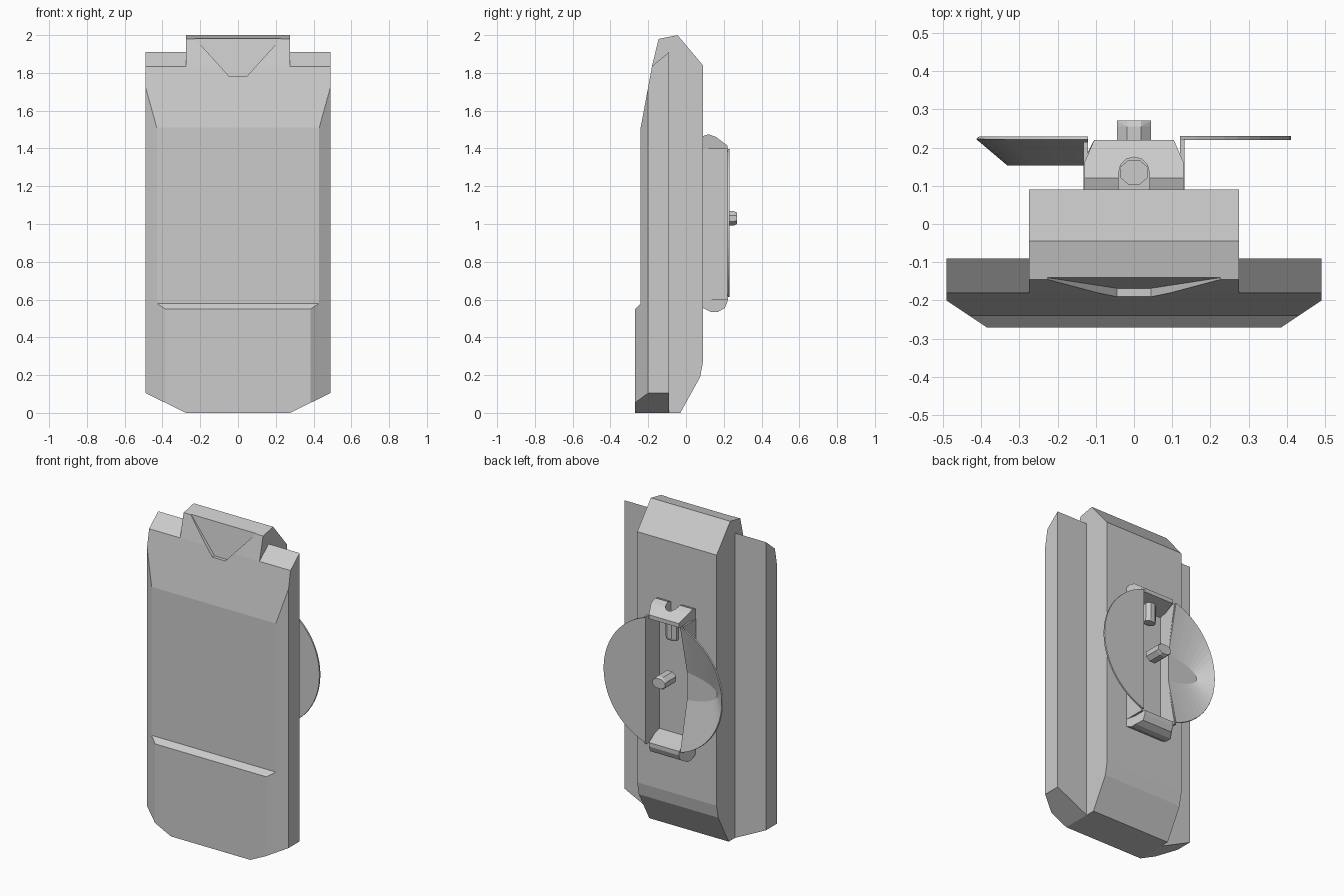
import bpy, bmesh, math
from mathutils import Vector

if "Cube" in bpy.data.objects:
    bpy.data.objects.remove(bpy.data.objects["Cube"])


def finish(name, bm):
    bmesh.ops.recalc_face_normals(bm, faces=bm.faces)
    me = bpy.data.meshes.new(name)
    bm.to_mesh(me)
    bm.free()
    ob = bpy.data.objects.new(name, me)
    bpy.context.collection.objects.link(ob)
    return ob


def side_prism(profile, x0, x1):
    """Extrude a (y, z) profile along x."""
    bm = bmesh.new()
    f = bm.faces.new([bm.verts.new((x0, y, z)) for y, z in profile])
    r = bmesh.ops.extrude_face_region(bm, geom=[f])
    vs = [g for g in r["geom"] if isinstance(g, bmesh.types.BMVert)]
    bmesh.ops.translate(bm, verts=vs, vec=(x1 - x0, 0, 0))
    return bm


def slice_off(bm, co, no):
    """Cut away everything on the normal side of a plane and cap it."""
    r = bmesh.ops.bisect_plane(bm, geom=bm.verts[:] + bm.edges[:] + bm.faces[:],
                               plane_co=co, plane_no=no, clear_outer=True)
    edges = [g for g in r["geom_cut"] if isinstance(g, bmesh.types.BMEdge)]
    bmesh.ops.holes_fill(bm, edges=edges, sides=0)


def hull(points):
    bm = bmesh.new()
    for p in points:
        bm.verts.new(p)
    bmesh.ops.convex_hull(bm, input=bm.verts[:])
    return bm


def subtract(ob, cutter):
    m = ob.modifiers.new("cut", 'BOOLEAN')
    m.operation, m.object, m.solver = 'DIFFERENCE', cutter, 'EXACT'
    bpy.context.view_layer.objects.active = ob
    bpy.ops.object.modifier_apply(modifier=m.name)


# wide front shell: stepped side profile, chamfered long edges and bottom corners
bm = side_prism([(-.27, 0), (-.09, 0), (-.09, 1.91), (-.18, 1.835), (-.24, 1.51),
                 (-.24, .58), (-.27, .55)], -.49, .49)
for s in (-1, 1):
    slice_off(bm, (s * .49, -.2, 0), (s * .07, -.105, 0))
    slice_off(bm, (s * .49, 0, .105), (s * .105, 0, -.215))
shell = finish("front_shell", bm)

# narrower rear block rising above the shell
core = finish("rear_block", side_prism(
    [(-.09, 0), (-.03, 0), (.075, .19), (.09, .27), (.09, 1.84), (-.045, 2.0),
     (-.145, 1.98), (-.18, 1.835), (-.12, 1.7), (-.09, 1.6)], -.275, .275))

# tapered V recess at the top front
pts = []
for s in (-1, 1):
    pts += [(s * .045, -.3, 1.78), (s * .045, -.168, 1.78),
            (s * .235, -.3, 1.99), (s * .235, -.139, 1.99)]
notch = finish("notch_cutter", hull(pts))
notch.hide_render = True
subtract(shell, notch)
subtract(core, notch)
bpy.data.objects.remove(notch)

# clip housing: end caps narrowing toward the back, and two side walls
caps = {
    "clip_top_cap": [(.09, 1.465), (.12, 1.475), (.16, 1.46), (.22, 1.415),
                     (.22, 1.39), (.09, 1.36)],
    "clip_bottom_cap": [(.09, .555), (.13, .535), (.17, .535), (.205, .555),
                        (.22, .59), (.22, .615), (.09, .65)],
}
cap_obs = {}
for name, prof in caps.items():
    bm = side_prism(prof, -.13, .13)
    for v in bm.verts:
        if v.co.y > .2:
            v.co.x *= .8
    cap_obs[name] = finish(name, bm)
finish("clip_wall_right", side_prism([(.09, .6), (.222, .6), (.222, 1.4), (.09, 1.4)], .12, .132))
finish("clip_wall_left", side_prism([(.09, .6), (.215, .61), (.155, .92), (.155, 1.09),
                                     (.215, 1.4), (.09, 1.4)], -.132, -.12))

# arched channel through the top cap
arch = [(.04, .08)] + [(.04 * math.cos(a), .135 + .04 * math.sin(a))
                       for a in [math.pi * i / 6 for i in range(7)]] + [(-.04, .08)]
cutter = finish("arch_cutter", hull([(x, y, z) for x, y in arch for z in (1.395, 1.6)]))
cutter.hide_render = True
subtract(cap_obs["clip_top_cap"], cutter)
bpy.data.objects.remove(cutter)


def peg(name, p0, p1, r, tip):
    """Eight-sided peg with a bevelled end."""
    p0, p1 = Vector(p0), Vector(p1)
    d = (p1 - p0).normalized()
    u, w = Vector((1, 0, 0)), d.cross(Vector((1, 0, 0)))
    pts = []
    for c, k in ((p0, 1), (p1 - d * tip, 1), (p1, .8)):
        for i in range(8):
            a = math.pi * (i + .5) / 4
            pts.append(c + (u * math.cos(a) + w * math.sin(a) * k * .85) * r)
    return finish(name, hull(pts))


peg("hanging_peg", (0, .135, 1.4), (0, .135, 1.26), .04, .015)
peg("center_peg", (0, .16, 1.03), (0, .27, 1.03), .048, .015)

# round clip plate: flat half on one side, scooped half on the other
R, CZ, SLOT, N = .41, 1.005, .12, 24
a0 = math.acos(SLOT / R)
angles = [-a0 + 2 * a0 * i / N for i in range(N + 1)]
bm = bmesh.new()
rim = [bm.verts.new((R * math.cos(a), .22, CZ + R * math.sin(a))) for a in angles]
f = bm.faces.new(rim)
r = bmesh.ops.extrude_face_region(bm, geom=[f])
bmesh.ops.translate(bm, verts=[g for g in r["geom"] if isinstance(g, bmesh.types.BMVert)],
                    vec=(0, .01, 0))
finish("clip_flat_half", bm)

bm = bmesh.new()
rim = [bm.verts.new((-R * math.cos(a), .225, CZ + R * math.sin(a))) for a in angles]
base = []
for a in angles:
    t = (math.cos(a) - math.cos(a0)) / (1 - math.cos(a0))
    base.append(bm.verts.new((-SLOT - .21 * t, .157, CZ + .09 * math.sin(a))))
for i in range(N):
    bm.faces.new((rim[i], rim[i + 1], base[i + 1], base[i]))
bm.faces.new(base)
scoop = finish("clip_scooped_half", bm)
m = scoop.modifiers.new("thickness", 'SOLIDIFY')
m.thickness, m.offset = .008, 0
